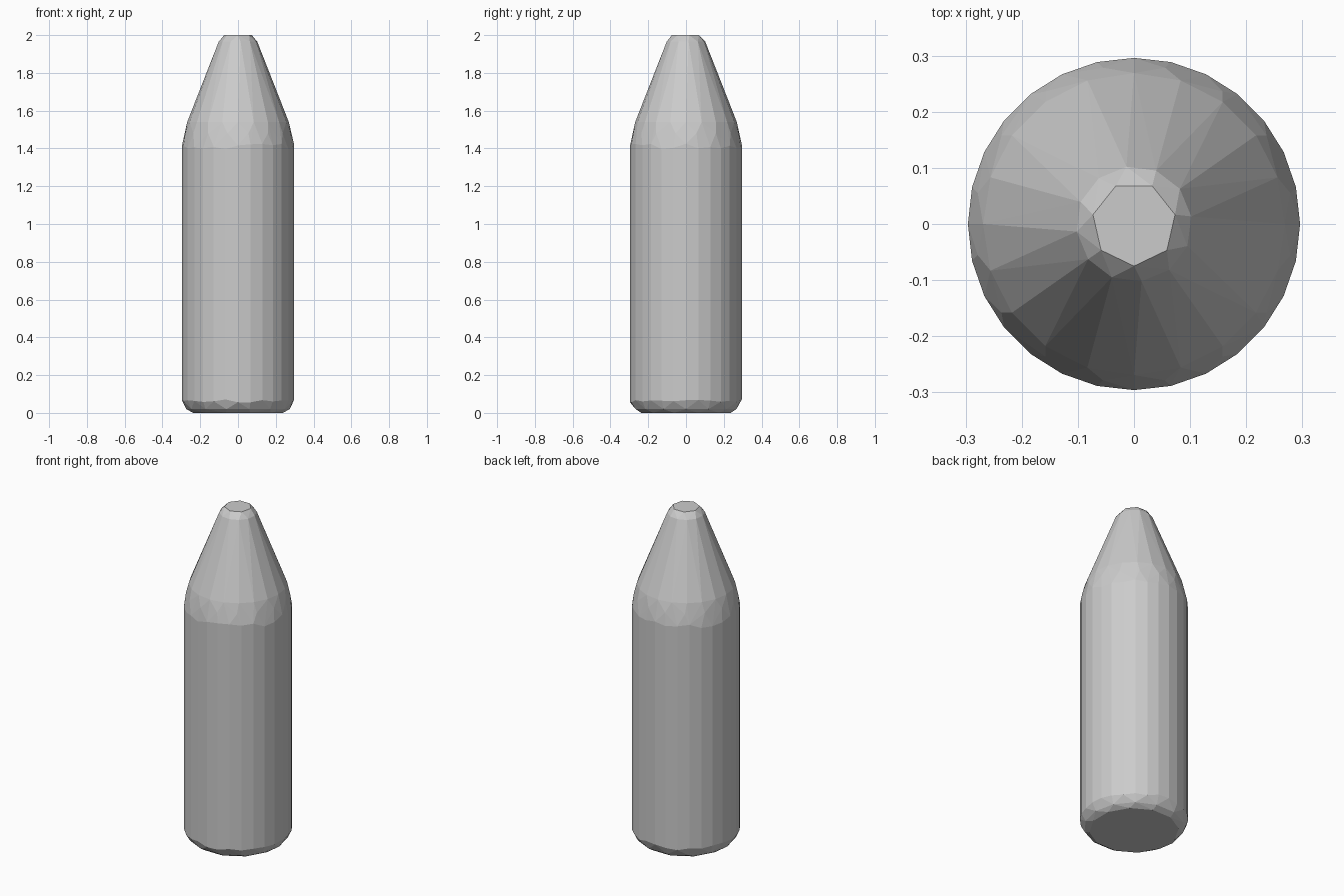
import bpy, bmesh, math, random

if "Cube" in bpy.data.objects:
    bpy.data.objects.remove(bpy.data.objects["Cube"])

random.seed(4)
bm = bmesh.new()


def ring(z, r, sides, phase=0.0, wobble=0.0):
    """Circle of points; phase is in steps, wobble shifts heights for a faceted look."""
    for i in range(sides):
        a = 2 * math.pi * (i + phase) / sides
        h = z + random.uniform(-wobble, wobble)
        bm.verts.new((r * math.cos(a), r * math.sin(a), h))


# Base and rounded bottom edge
ring(0.0, 0.245, 12, 0.5)
ring(0.02, 0.274, 14)
ring(0.065, 0.296, 28, 0.0, 0.01)
# Straight body up to the faceted shoulder
ring(1.41, 0.296, 28, 0.0, 0.015)
ring(1.48, 0.284, 16, 0.5)
ring(1.54, 0.269, 20)
# Tapered nose and small blunt tip
ring(1.965, 0.103, 12, 0.25)
ring(2.0, 0.075, 7, 0.25)

# The form is convex, so wrap the rings in one faceted skin
result = bmesh.ops.convex_hull(bm, input=bm.verts[:])
loose = [v for v in bm.verts if not v.link_faces]
bmesh.ops.delete(bm, geom=loose, context='VERTS')
bmesh.ops.dissolve_limit(bm, angle_limit=math.radians(1),
                         verts=bm.verts[:], edges=bm.edges[:])
bmesh.ops.recalc_face_normals(bm, faces=bm.faces[:])

mesh = bpy.data.meshes.new("tapered_body")
bm.to_mesh(mesh)
bm.free()
body = bpy.data.objects.new("tapered_body", mesh)
bpy.context.collection.objects.link(body)
